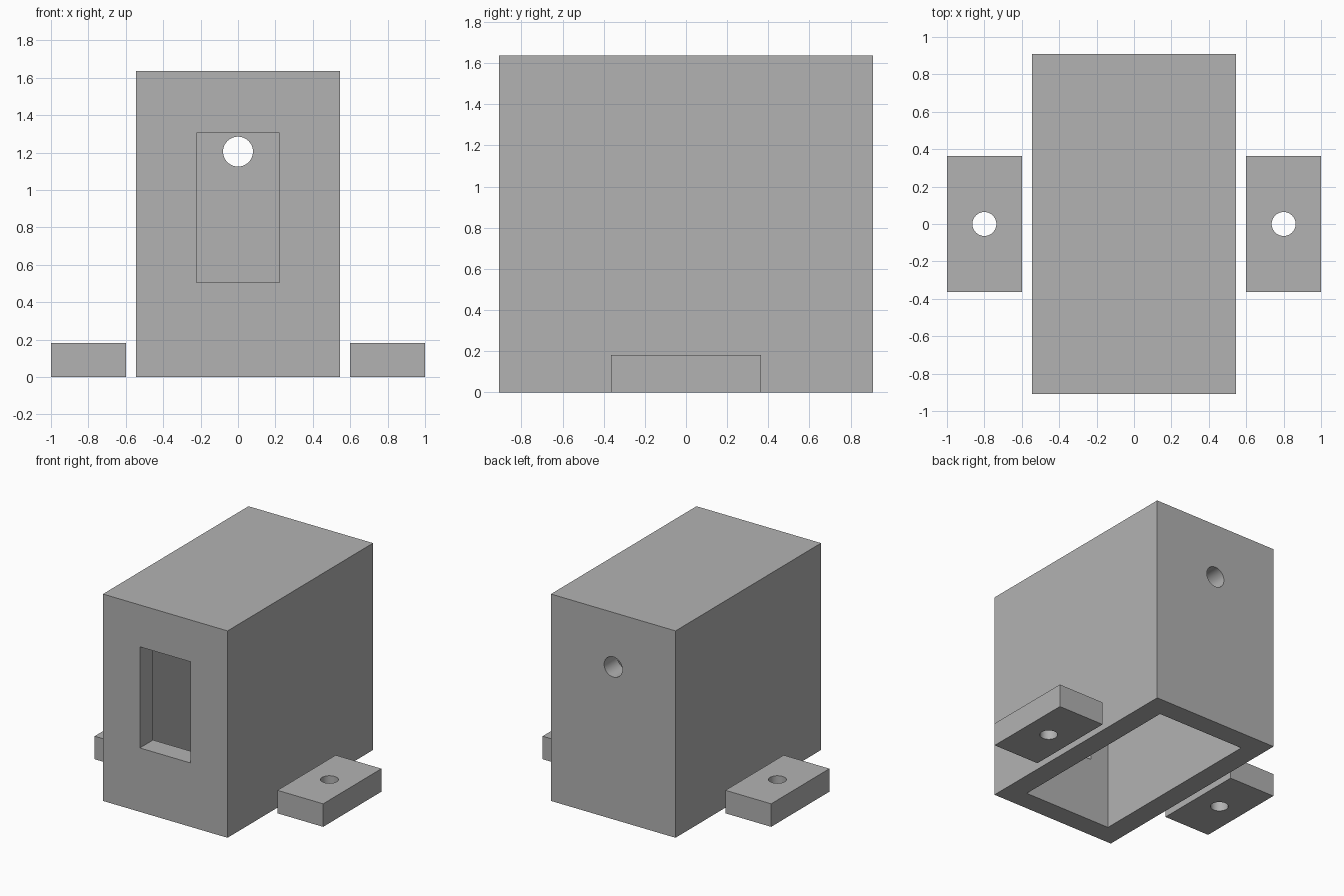
import bpy
import math

if "Cube" in bpy.data.objects:
    bpy.data.objects.remove(bpy.data.objects["Cube"], do_unlink=True)

grey = bpy.data.materials.new("plain grey")
grey.use_nodes = True
COLOUR = (0.448, 0.448, 0.448, 1)
grey.diffuse_color = COLOUR
grey.node_tree.nodes["Principled BSDF"].inputs["Base Color"].default_value = COLOUR


def box(name, low, high):
    """Box between two opposite corners."""
    centre = [(a + b) / 2 for a, b in zip(low, high)]
    bpy.ops.mesh.primitive_cube_add(size=1, location=centre)
    obj = bpy.context.object
    obj.name = name
    obj.scale = [b - a for a, b in zip(low, high)]
    bpy.ops.object.transform_apply(location=False, rotation=False, scale=True)
    obj.data.materials.append(grey)
    return obj


def rod(name, radius, length, centre, rotation=(0, 0, 0)):
    """Round cutter for a drilled hole."""
    bpy.ops.mesh.primitive_cylinder_add(vertices=48, radius=radius, depth=length,
                                        location=centre, rotation=rotation)
    obj = bpy.context.object
    obj.name = name
    obj.data.materials.append(grey)
    return obj


def cut(target, cutter):
    """Subtract the cutter, then discard it."""
    bpy.context.view_layer.objects.active = target
    mod = target.modifiers.new("cut", 'BOOLEAN')
    mod.operation = 'DIFFERENCE'
    mod.solver = 'EXACT'
    mod.object = cutter
    bpy.ops.object.modifier_apply(modifier=mod.name)
    bpy.data.objects.remove(cutter, do_unlink=True)


def finish(obj):
    bpy.ops.object.select_all(action='DESELECT')
    obj.select_set(True)
    bpy.context.view_layer.objects.active = obj
    bpy.ops.object.shade_smooth_by_angle(angle=math.radians(30))


# Housing: hollow box, open underneath
W, D, H, WALL = 0.545, 0.909, 1.636, 0.165
housing = box("housing", (-W, -D, 0), (W, D, H))
cut(housing, box("cavity", (WALL - W, WALL - D, -0.1), (W - WALL, D - WALL, H - WALL)))

# Front window and round rear hole
cut(housing, box("window_cutter", (-0.222, -D - 0.1, 0.505), (0.222, -D + WALL + 0.1, 1.305)))
cut(housing, rod("rear_hole_cutter", 0.08, 0.5, (0, D, 1.205), (math.pi / 2, 0, 0)))
finish(housing)

# Drilled mounting tabs, standing clear of the housing on both sides
for side, sign in (("left", 1), ("right", -1)):
    x_in, x_out = sorted((0.6 * sign, sign))
    tab = box(side + "_mounting_tab", (x_in, -0.364, 0), (x_out, 0.364, 0.182))
    cut(tab, rod("screw_hole_cutter", 0.064, 0.5, (0.8 * sign, 0, 0.09)))
    finish(tab)
